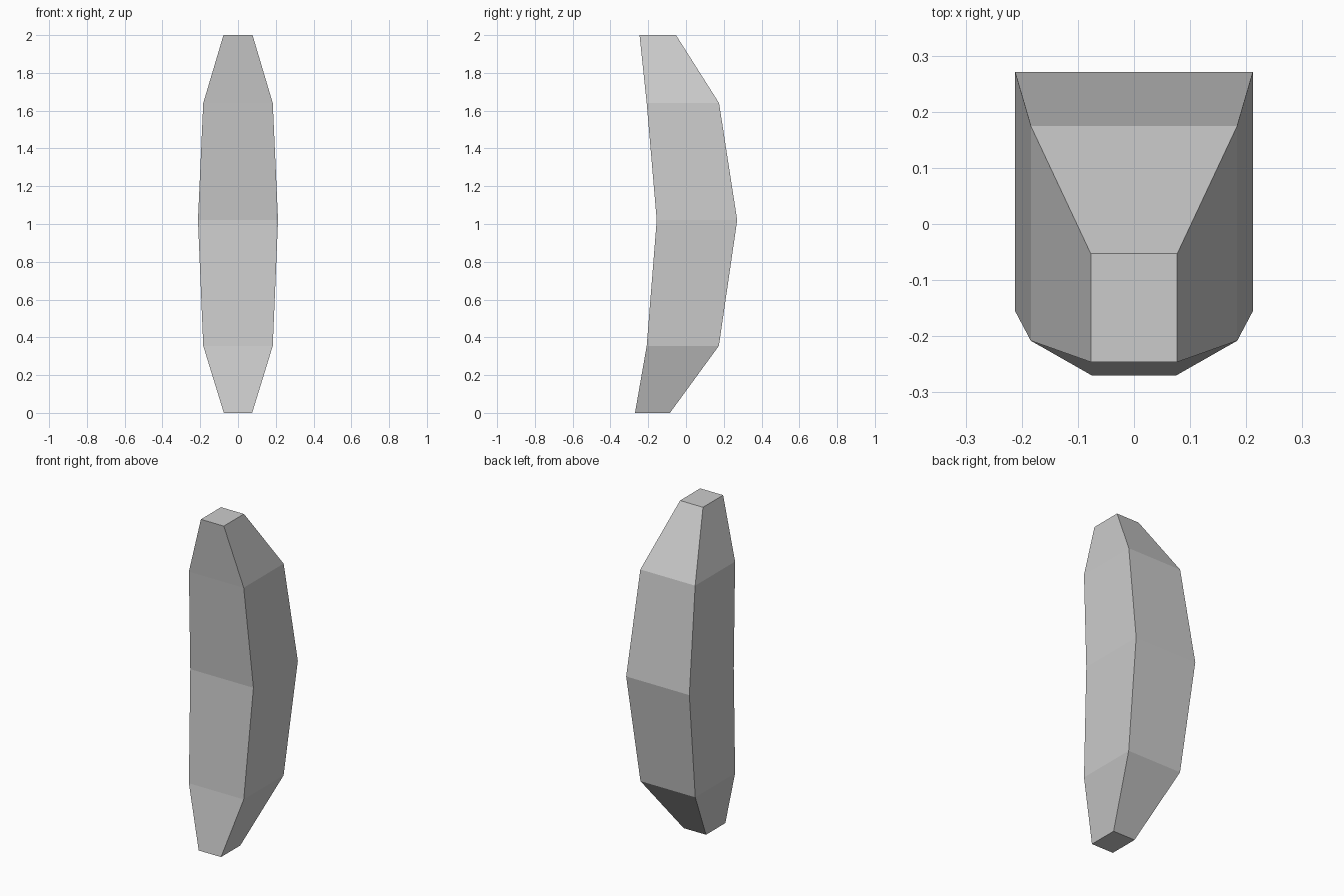
import bpy, bmesh

if "Cube" in bpy.data.objects:
    bpy.data.objects.remove(bpy.data.objects["Cube"])

# Cross-sections of the curved bar: height, half width, front y, back y
SECTIONS = [
    (0.00, 0.075, -0.270, -0.085),
    (0.355, 0.184, -0.208, 0.174),
    (1.02, 0.212, -0.155, 0.271),
    (1.64, 0.184, -0.208, 0.175),
    (2.00, 0.077, -0.246, -0.053),
]


def loft(name, sections):
    """Skin a stack of rectangular sections and cap both ends."""
    bm = bmesh.new()
    rings = []
    for z, w, front, back in sections:
        corners = [(-w, front), (w, front), (w, back), (-w, back)]
        rings.append([bm.verts.new((x, y, z)) for x, y in corners])
    for low, high in zip(rings, rings[1:]):
        for i in range(4):
            j = (i + 1) % 4
            bm.faces.new((low[i], low[j], high[j], high[i]))
    bm.faces.new(rings[0][::-1])
    bm.faces.new(rings[-1])
    bmesh.ops.recalc_face_normals(bm, faces=bm.faces)
    mesh = bpy.data.meshes.new(name)
    bm.to_mesh(mesh)
    bm.free()
    obj = bpy.data.objects.new(name, mesh)
    bpy.context.collection.objects.link(obj)
    return obj


# Flat-shaded curved body
loft("curved_body", SECTIONS)
